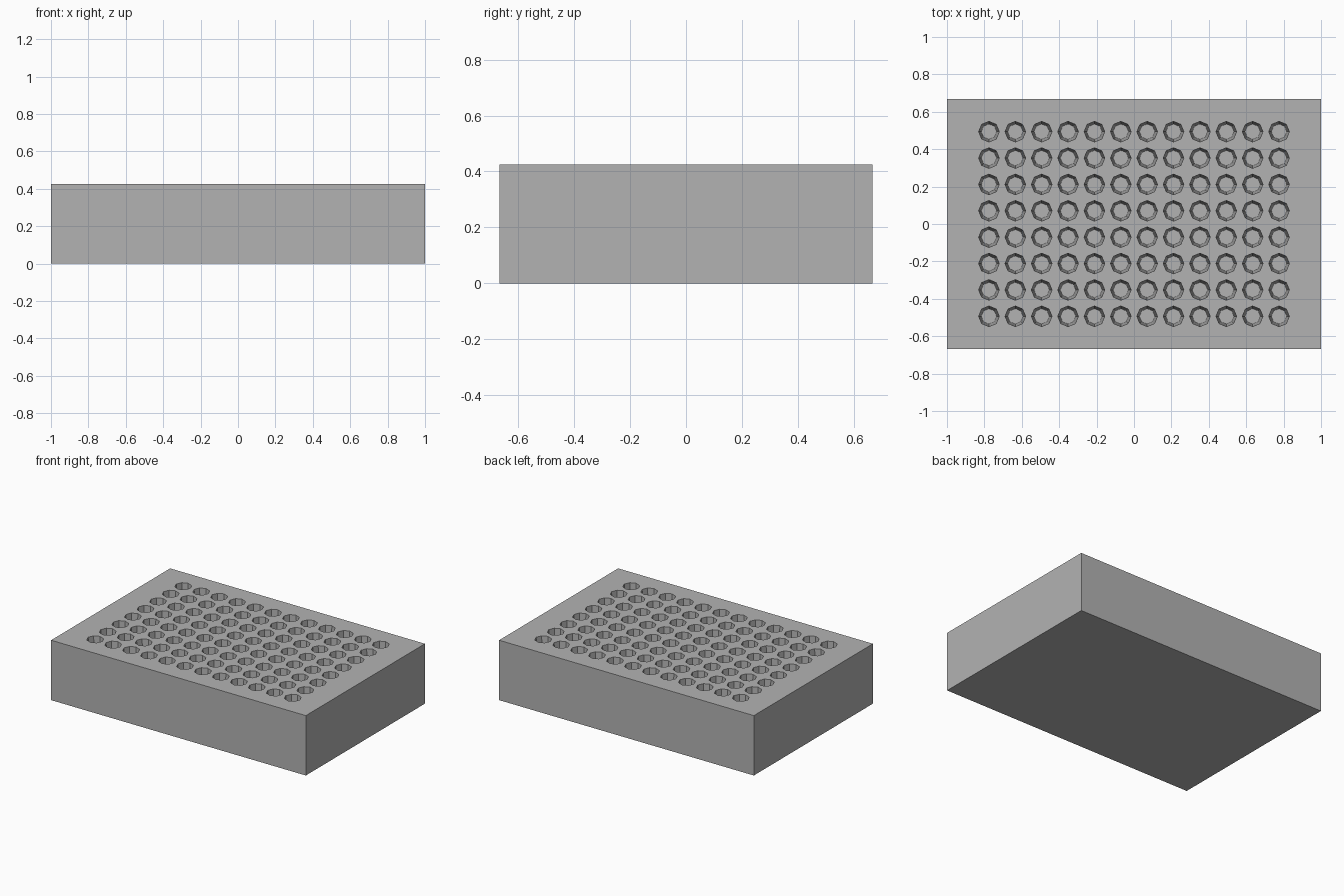
import bpy, bmesh
from mathutils import Matrix

cube = bpy.data.objects.get("Cube")
if cube:
    bpy.data.objects.remove(cube, do_unlink=True)

LENGTH, WIDTH, HEIGHT = 2.0, 1.335, 0.425
COLUMNS, ROWS, PITCH = 12, 8, 0.141
TOP_RADIUS, FLOOR_RADIUS, DEPTH = 0.055, 0.041, 0.38

grey = bpy.data.materials.new("plate grey")
grey.use_nodes = True
colour = (0.45, 0.45, 0.45, 1)
grey.diffuse_color = colour
grey.node_tree.nodes["Principled BSDF"].inputs["Base Color"].default_value = colour


def make_object(name, bm):
    mesh = bpy.data.meshes.new(name)
    bm.to_mesh(mesh)
    bm.free()
    mesh.materials.append(grey)
    obj = bpy.data.objects.new(name, mesh)
    bpy.context.collection.objects.link(obj)
    return obj


# Solid block
bm = bmesh.new()
bmesh.ops.create_cube(bm, size=1, matrix=Matrix.Translation((0, 0, HEIGHT / 2))
                      @ Matrix.Diagonal((LENGTH, WIDTH, HEIGHT, 1)))
plate = make_object("well_plate", bm)

# Tapered eight-sided wells; the cutter continues past the top on the same slope
bm = bmesh.new()
OVER = 0.05
slope = (TOP_RADIUS - FLOOR_RADIUS) / DEPTH
for col in range(COLUMNS):
    for row in range(ROWS):
        x = (col - (COLUMNS - 1) / 2) * PITCH
        y = (row - (ROWS - 1) / 2) * PITCH
        z = HEIGHT - DEPTH + (DEPTH + OVER) / 2
        bmesh.ops.create_cone(bm, cap_ends=True, segments=8, radius1=FLOOR_RADIUS,
                              radius2=TOP_RADIUS + slope * OVER, depth=DEPTH + OVER,
                              matrix=Matrix.Translation((x, y, z)))
cutter = make_object("well_cutter", bm)
cutter.hide_render = True

# Cut the wells and discard the cutter
cut = plate.modifiers.new("wells", 'BOOLEAN')
cut.operation = 'DIFFERENCE'
cut.solver = 'EXACT'
cut.object = cutter
bpy.context.view_layer.objects.active = plate
bpy.ops.object.modifier_apply(modifier=cut.name)
bpy.data.objects.remove(cutter, do_unlink=True)
